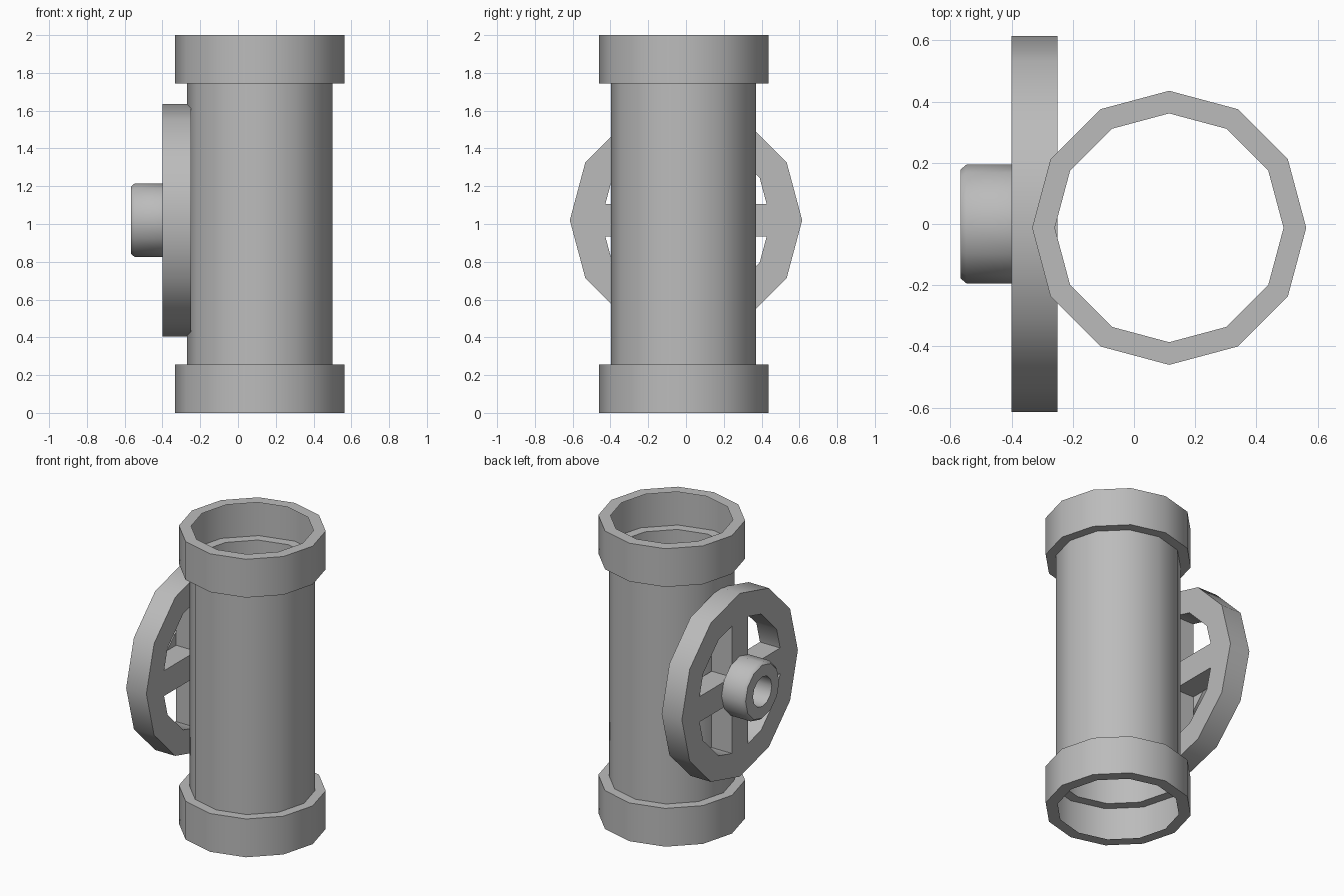
import bpy
import bmesh
import math
from mathutils import Matrix, Vector

cube = bpy.data.objects.get("Cube")
if cube:
    bpy.data.objects.remove(cube, do_unlink=True)

SIDES = 12
metal = bpy.data.materials.new("grey metal")
metal.use_nodes = True
metal.diffuse_color = (0.5, 0.5, 0.5, 1)
metal.node_tree.nodes["Principled BSDF"].inputs["Base Color"].default_value = (0.5, 0.5, 0.5, 1)


def finish(name, bm, matrix):
    """Turn a bmesh into a placed, shaded object."""
    bm.transform(matrix)
    mesh = bpy.data.meshes.new(name)
    bm.to_mesh(mesh)
    bm.free()
    mesh.materials.append(metal)
    obj = bpy.data.objects.new(name, mesh)
    bpy.context.collection.objects.link(obj)
    bpy.ops.object.select_all(action='DESELECT')
    obj.select_set(True)
    bpy.context.view_layer.objects.active = obj
    bpy.ops.object.shade_smooth_by_angle(angle=math.radians(40))
    return obj


def lathe(name, profile, matrix, closed=False):
    """Spin a (radius, height) profile; it runs upwards on the outside."""
    bm = bmesh.new()
    rings = []
    for r, h in profile:
        ring = []
        for j in range(SIDES):
            a = math.tau * j / SIDES
            ring.append(bm.verts.new((r * math.cos(a), r * math.sin(a), h)))
        rings.append(ring)
    pairs = list(zip(rings, rings[1:]))
    if closed:
        pairs.append((rings[-1], rings[0]))
    for low, high in pairs:
        for j in range(SIDES):
            k = (j + 1) % SIDES
            bm.faces.new((low[j], low[k], high[k], high[j]))
    return finish(name, bm, matrix)


# Upright pipe, a thin open tube
pipe_at = Matrix.Translation((0.115, -0.0125, 0))
PIPE_R, COLLAR_R, LIP_R = 0.384, 0.448, 0.374
COLLAR_H = 0.257
lathe("pipe", [(PIPE_R, COLLAR_H), (PIPE_R, 2 - COLLAR_H)], pipe_at)

# Hollow collars with an inward lip at each open end
lathe("top_collar", [(PIPE_R, 2 - COLLAR_H), (COLLAR_R, 2 - COLLAR_H),
                     (COLLAR_R, 2), (LIP_R, 2)], pipe_at)
lathe("bottom_collar", [(LIP_R, 0), (COLLAR_R, 0),
                        (COLLAR_R, COLLAR_H), (PIPE_R, COLLAR_H)], pipe_at)

# Valve wheel rim, its axis pointing to the model's right
wheel_at = Matrix.Translation((0, 0, 1.02)) @ Matrix.Rotation(-math.pi / 2, 4, 'Y')
BACK, FRONT = 0.25, 0.40
RIM_IN = 0.45
lathe("wheel_rim", [(RIM_IN, BACK), (0.615, BACK), (0.615, FRONT), (RIM_IN, FRONT)],
      wheel_at, closed=True)

# Cross of four spokes, pointed to meet the corners of the rim
half = 0.085
shoulder = RIM_IN - half * math.tan(math.radians(15))
bm = bmesh.new()
outline = []
for arm in range(4):
    turn = Matrix.Rotation(arm * math.pi / 2, 3, 'Z')
    for x, y in ((shoulder, -half), (RIM_IN, 0), (shoulder, half), (half, half)):
        outline.append(bm.verts.new(turn @ Vector((x, y, BACK))))
face = bm.faces.new(outline)
grown = bmesh.ops.extrude_face_region(bm, geom=[face], use_keep_orig=True)
bmesh.ops.translate(bm, vec=(0, 0, FRONT - BACK),
                    verts=[g for g in grown["geom"] if isinstance(g, bmesh.types.BMVert)])
bmesh.ops.recalc_face_normals(bm, faces=bm.faces)
finish("wheel_spokes", bm, wheel_at)

# Hub with a bevelled end and a bored centre
lathe("wheel_hub", [(0.1, FRONT), (0.194, FRONT), (0.194, 0.548),
                    (0.178, 0.567), (0.1, 0.567)], wheel_at, closed=True)
